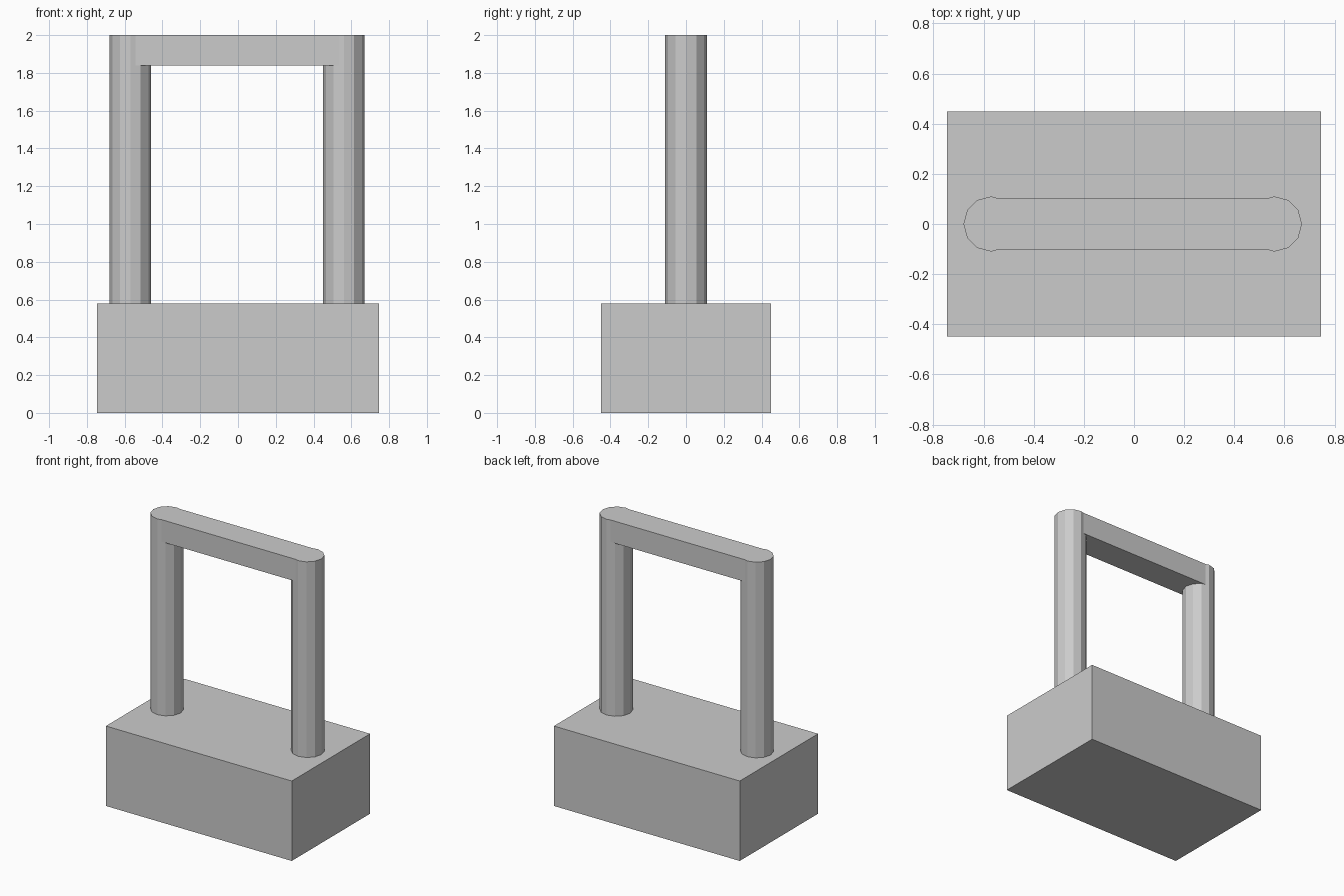
import bpy

cube = bpy.data.objects.get("Cube")
if cube:
    bpy.data.objects.remove(cube, do_unlink=True)

# Single plain grey
grey = bpy.data.materials.new("plain_grey")
grey.use_nodes = True
color = (0.6, 0.6, 0.6, 1)
grey.diffuse_color = color
grey.node_tree.nodes["Principled BSDF"].inputs["Base Color"].default_value = color

BASE_TOP = 0.58
TOP = 2.0
RADIUS = 0.11
LEFT_X, RIGHT_X = 0.56, -0.57


def finish(name):
    obj = bpy.context.object
    obj.name = obj.data.name = name
    obj.data.materials.append(grey)
    return obj


def block(name, x0, x1, half_y, z0, z1):
    bpy.ops.mesh.primitive_cube_add(size=1, location=((x0 + x1) / 2, 0, (z0 + z1) / 2))
    obj = finish(name)
    obj.scale = (x1 - x0, half_y * 2, z1 - z0)
    bpy.ops.object.transform_apply(location=False, rotation=False, scale=True)


def post(name, x):
    bpy.ops.mesh.primitive_cylinder_add(
        vertices=12, radius=RADIUS, depth=TOP - BASE_TOP,
        location=(x, 0, (TOP + BASE_TOP) / 2))
    finish(name)


# Solid base block
block("base", -0.746, 0.746, 0.449, 0, BASE_TOP)

# Twelve-sided uprights
post("left_post", LEFT_X)
post("right_post", RIGHT_X)

# Crossbar, flush with the post tops and slightly narrower than them
block("crossbar", RIGHT_X, LEFT_X, 0.103, 1.84, TOP)
